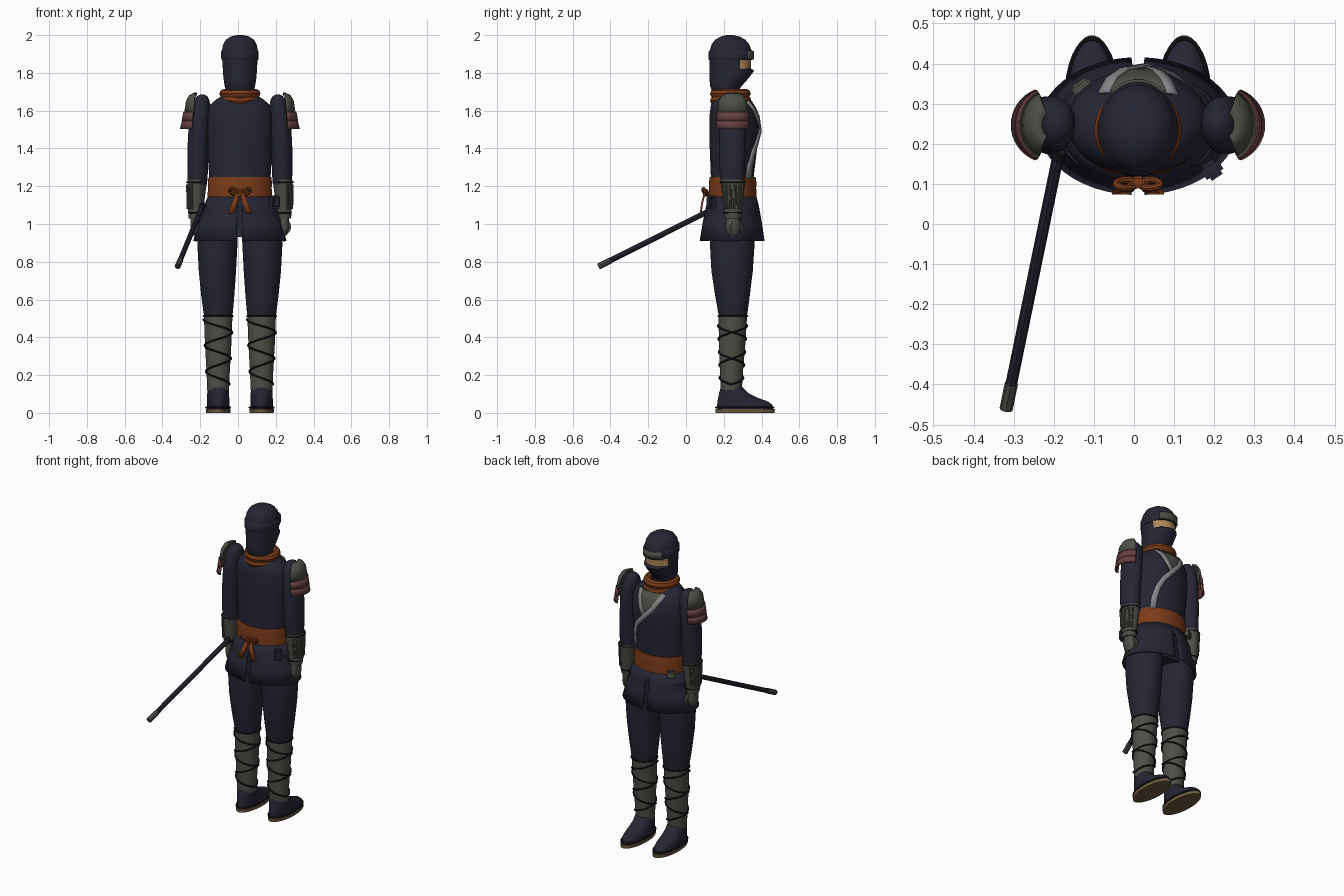
import bpy, bmesh, math
from math import sin, cos, pi, radians
from mathutils import Vector

if "Cube" in bpy.data.objects:
    bpy.data.objects.remove(bpy.data.objects["Cube"], do_unlink=True)

CX = 0.01          # body centre line
SIDES = (("left", 1), ("right", -1))
made = []


def material(name, rgb):
    m = bpy.data.materials.new(name)
    m.use_nodes = True
    m.diffuse_color = (*rgb, 1)
    bsdf = m.node_tree.nodes["Principled BSDF"]
    bsdf.inputs["Base Color"].default_value = (*rgb, 1)
    bsdf.inputs["Roughness"].default_value = 0.8
    return m


NAVY = material("navy cloth", (0.019, 0.019, 0.034))
BLACK = material("black cord", (0.009, 0.009, 0.012))
ORANGE = material("burnt orange cloth", (0.2, 0.045, 0.01))
GREY = material("grey green leather", (0.075, 0.078, 0.062))
RED = material("dull red plate", (0.13, 0.048, 0.05))
PALE = material("pale grey trim", (0.23, 0.23, 0.24))
SKIN = material("skin", (0.42, 0.24, 0.1))
TAN = material("straw sole", (0.15, 0.105, 0.05))


def finish(name, bm, mats, thick=0):
    me = bpy.data.meshes.new(name)
    bm.to_mesh(me)
    bm.free()
    ob = bpy.data.objects.new(name, me)
    bpy.context.collection.objects.link(ob)
    for m in mats:
        me.materials.append(m)
    if thick:
        mod = ob.modifiers.new("thickness", "SOLIDIFY")
        mod.thickness, mod.offset = thick, 0
    made.append(ob)
    return ob


def grid(name, rows, mat, thick=0, wrap=False, caps=False, cut=None, rule=None, mats=()):
    """Skin rows of points; optionally wrapped, capped, cut or coloured by rule."""
    bm = bmesh.new()
    vs = [[bm.verts.new(p) for p in row] for row in rows]
    n = len(rows[0])
    for a, b in zip(vs, vs[1:]):
        for i in range(n if wrap else n - 1):
            j = (i + 1) % n
            f = bm.faces.new((a[i], a[j], b[j], b[i]))
            c = f.calc_center_median()
            if cut and cut(c):
                bm.faces.remove(f)
            elif rule:
                f.material_index = rule(c)
    if caps:
        bm.faces.new(vs[0])
        bm.faces.new(vs[-1])
    bmesh.ops.recalc_face_normals(bm, faces=bm.faces)
    return finish(name, bm, (mat, *mats), thick)


def loft(name, rings, mat, n=32, arc=None, **kw):
    """Stack ellipses (z, x, y, rx, ry); arc=(start, end) makes an open plate."""
    if arc:
        angles = [arc[0] + (arc[1] - arc[0]) * i / n for i in range(n + 1)]
    else:
        angles = [2 * pi * (i + 0.5) / n for i in range(n)]
        kw.setdefault("caps", True)
    rows = [[(x + rx * cos(a), y + ry * sin(a), z) for a in angles]
            for z, x, y, rx, ry in rings]
    return grid(name, rows, mat, wrap=not arc, **kw)


def tube(name, pts, r, mat, cyclic=False):
    cu = bpy.data.curves.new(name, "CURVE")
    cu.dimensions = "3D"
    cu.bevel_depth, cu.bevel_resolution, cu.use_fill_caps = r, 2, True
    sp = cu.splines.new("POLY")
    sp.points.add(len(pts) - 1)
    for p, co in zip(sp.points, pts):
        p.co = (*co, 1)
    sp.use_cyclic_u = cyclic
    ob = bpy.data.objects.new(name, cu)
    bpy.context.collection.objects.link(ob)
    cu.materials.append(mat)
    bpy.ops.object.select_all(action="DESELECT")
    ob.select_set(True)
    bpy.context.view_layer.objects.active = ob
    bpy.ops.object.convert(target="MESH")
    made.append(bpy.context.view_layer.objects.active)


def box(name, loc, size, mat, turn=0):
    bm = bmesh.new()
    bmesh.ops.create_cube(bm, size=1)
    bmesh.ops.scale(bm, vec=size, verts=bm.verts)
    bmesh.ops.bevel(bm, geom=bm.edges[:], offset=min(size) * 0.2, segments=2, affect="EDGES")
    ob = finish(name, bm, (mat,))
    ob.location, ob.rotation_euler.z = loc, turn


# Torso
TORSO = [(1.1, .16, .247, .115), (1.25, .163, .245, .114), (1.4, .174, .251, .126),
         (1.5, .178, .255, .13), (1.58, .178, .25, .125), (1.63, .16, .243, .112),
         (1.66, .125, .238, .095), (1.69, .075, .235, .07)]
loft("torso", [(z, CX, cy, rx, ry) for z, rx, cy, ry in TORSO], NAVY)


def chest(x, z, lift):
    """Point on the chest surface at x (from the centre line) and z."""
    for (z0, *a), (z1, *b) in zip(TORSO, TORSO[1:]):
        if z <= z1:
            rx, cy, ry = (p + (q - p) * (z - z0) / (z1 - z0) for p, q in zip(a, b))
            return (CX + x, cy + (ry + lift) * math.sqrt(max(0, 1 - (x / rx) ** 2)), z)


# Undershirt and crossed lapels
LONG = [(-.085, 1.65), (-.065, 1.61), (-.035, 1.56), (.02, 1.5), (.075, 1.44),
        (.105, 1.38), (.118, 1.31), (.12, 1.24)]
SHORT = [(.085, 1.65), (.07, 1.61), (.052, 1.56), (.022, 1.5)]
grid("undershirt", [[chest(p + (q - p) * i / 8, z, .006) for i in range(9)]
                    for (p, z), (q, _) in zip(LONG, SHORT)], GREY, .006)
for name, path, lift in (("long_lapel", LONG, .012), ("short_lapel", SHORT, .009)):
    rows = []
    for i, p in enumerate(path):
        d = Vector(path[min(i + 1, len(path) - 1)]) - Vector(path[max(i - 1, 0)])
        side = Vector((-d.y, d.x)).normalized() * .015
        rows.append([chest(p[0] + side.x * k, p[1] + side.y * k, lift) for k in (-1, 0, 1)])
    grid(name, rows, PALE, .008)

# Split jacket skirt
loft("jacket_skirt", [(1.15, CX, .247, .163, .12), (1.09, CX, .246, .188, .136),
                      (1.0, CX, .245, .217, .153), (.91, CX, .244, .243, .167)],
     NAVY, n=48, thick=.01, caps=False, cut=lambda c: abs(c.x - CX) < .012 and c.z < 1.1)
loft("hips", [(.93, CX, .246, .17, .11), (1.14, CX, .247, .158, .112)], NAVY)

# Belt with a bow at the back
loft("belt", [(1.125, CX, .247, .17, .126), (1.16, CX, .247, .172, .128), (1.19, CX, .247, .169, .125),
              (1.22, CX, .247, .171, .127), (1.248, CX, .247, .167, .122)], ORANGE)
box("bow_knot", (CX, .105, 1.165), (.035, .03, .04), ORANGE)
for name, s in SIDES:
    tube("bow_loop_" + name, [(CX + s * (.03 + .025 * cos(t)), .1 - .01 * sin(t), 1.17 + .014 * sin(t) + .01 * cos(t))
                              for t in (2 * pi * i / 14 for i in range(14))], .009, ORANGE, True)
    grid("bow_tail_" + name, [[(CX + s * (x - w), y, z), (CX + s * (x + w), y, z)] for x, w, y, z in
                              ((.01, .01, .1, 1.17), (.028, .015, .085, 1.11), (.048, .017, .078, 1.055))], ORANGE, .01)
box("back_pouch", (.195, .135, 1.115), (.05, .045, .07), NAVY, .6)
box("front_pouch", (-.13, .342, 1.15), (.05, .03, .045), GREY, .6)

# Hooded head with an eye opening
HEAD = [(1.65, .06, .175, .295), (1.7, .074, .14, .275), (1.73, .081, .127, .295), (1.77, .087, .124, .33),
        (1.812, .091, .123, .362), (1.822, .091, .123, .345), (1.868, .094, .123, .345),
        (1.92, .095, .126, .347), (1.95, .089, .135, .336), (1.975, .075, .153, .315),
        (1.992, .05, .183, .285), (2.0, .018, .215, .25)]


def eye_slot(c):
    return int(1.822 < c.z < 1.868 and c.y > .285)


loft("hooded_head", [(z, CX, (a + b) / 2, rx, (b - a) / 2) for z, rx, a, b in HEAD], NAVY,
     rule=eye_slot, mats=(SKIN,))
loft("head_band", [(1.868, CX, .235, .096, .114), (1.874, CX, .236, .099, .118), (1.912, CX, .237, .1, .118),
                   (1.92, CX, .237, .095, .111)], NAVY)
loft("brow_plate", [(1.87, CX, .237, .1, .12), (1.917, CX, .237, .1, .12)], GREY, n=12,
     arc=(radians(48), radians(132)), thick=.008)

# Scarf of two wound layers
TURN = [2 * pi * i / 32 for i in range(32)]
tube("scarf_upper", [(CX + .084 * cos(t), .235 + .083 * sin(t), 1.69) for t in TURN], .025, ORANGE, True)
tube("scarf_lower", [(CX + .08 * cos(t), .237 + .086 * sin(t), 1.665 - .012 * sin(t) ** 2) for t in TURN],
     .024, ORANGE, True)

for name, s in SIDES:
    def limb(part, rings, mat, **kw):
        return loft(f"{name}_{part}", [(z, CX + s * x, y, rx, ry) for z, x, y, rx, ry in rings], mat, **kw)

    # Arm, bracer and hand
    limb("arm", [(1.21, .224, .245, .05, .06), (1.26, .224, .245, .054, .066), (1.4, .222, .245, .056, .071),
                 (1.55, .215, .247, .055, .073), (1.62, .207, .249, .051, .067), (1.655, .203, .25, .042, .053),
                 (1.677, .2, .25, .027, .034), (1.686, .2, .25, .009, .011)], NAVY)
    limb("bracer", [(1.03, .235, .248, .036, .042), (1.06, .234, .248, .04, .047), (1.15, .23, .248, .046, .057),
                    (1.235, .226, .248, .053, .067)], GREY)
    for i in range(6):
        a = radians(-60 + 24 * i)
        tube(f"{name}_bracer_slat_{i}", [(CX + s * (x + rx * cos(a)), .248 + ry * sin(a), z) for z, x, rx, ry in
                                         ((1.08, .233, .043, .051), (1.21, .227, .052, .064))], .007, GREY)
    for z, rx, ry in ((1.06, .041, .048), (1.222, .053, .066)):
        tube(f"{name}_bracer_cord", [(CX + s * .23 + rx * cos(t), .248 + ry * sin(t), z) for t in TURN],
             .004, BLACK, True)
    limb("hand", [(.94, .232, .248, .014, .022), (.95, .233, .248, .022, .035), (.985, .235, .248, .028, .042),
                  (1.04, .235, .248, .026, .034)], GREY, n=16)
    tube(name + "_thumb", [(CX + s * .225, .275, 1.02), (CX + s * .218, .295, .99), (CX + s * .216, .295, .965)],
         .011, GREY)

    # Layered shoulder guard
    mid = 0 if s > 0 else pi
    for part, rows, mat in (
            ("shoulder_cap", [(1.69, .02, .03), (1.678, .045, .055), (1.65, .06, .075), (1.585, .07, .085)], GREY),
            ("shoulder_upper_strip", [(1.592, .074, .087), (1.545, .083, .089)], RED),
            ("shoulder_lower_strip", [(1.55, .08, .087), (1.503, .092, .09)], RED)):
        limb(part, [(z, .22, .247, dx, dy) for z, dx, dy in rows], mat, n=16,
             arc=(mid - radians(68), mid + radians(68)), thick=.011)

    # Trouser leg and shin wrap
    limb("trouser_leg", [(.505, .115, .248, .073, .073), (.53, .115, .248, .078, .078), (.62, .117, .246, .088, .092),
                         (.75, .119, .244, .099, .11), (.9, .119, .245, .107, .119), (1.08, .105, .246, .095, .11)], NAVY)
    limb("shin_wrap", [(.12, .115, .24, .058, .056), (.22, .115, .241, .062, .061), (.36, .115, .244, .07, .07),
                       (.515, .115, .248, .076, .076)], GREY)
    for k in (1, -1):
        path = []
        for i in range(73):
            u = i / 72
            t = 2 * pi * 2.5 * u * k
            r = .062 + .017 * u
            path.append((CX + s * .115 + r * cos(t), .24 + .007 * u + r * sin(t), .15 + .345 * u))
        tube(f"{name}_shin_lace", path, .005, BLACK)
    tube(name + "_knee_cord", [(CX + s * .115 + .077 * cos(t), .248 + .077 * sin(t), .512) for t in TURN],
         .005, BLACK, True)

    # Shoe, sole and strap
    SHOE = [(.018, .06, .165, .458), (.042, .06, .164, .458), (.06, .06, .166, .435), (.08, .059, .17, .38),
            (.105, .058, .175, .33), (.14, .055, .185, .296)]
    limb("shoe", [(z, .115, (a + b) / 2, rx, (b - a) / 2) for z, rx, a, b in SHOE], NAVY)
    limb("sole", [(0, .115, .313, .064, .157), (.02, .115, .313, .066, .158)], TAN)
    tube(name + "_sole_strap", [(CX + s * .115 + .064 * cos(t), .311 + .152 * sin(t), .028) for t in TURN],
         .005, BLACK, True)

# Hook held at the side
tube("hand_hook", [(.258 + .018 * cos(t), .235, .985 + .03 * sin(t)) for t in
                   (radians(-120 + 30 * i) for i in range(7))], .005, PALE)

# Scabbard
top, end = Vector((-.187, .18, 1.098)), Vector((-.319, -.462, .776))
tube("scabbard", [top, end], .0145, NAVY)
tube("scabbard_tip", [end.lerp(top, .1), end], .0165, GREY)
tube("scabbard_mouth", [top, top.lerp(end, .03)], .018, BLACK)

# Smooth shading with sharp edges kept
bpy.ops.object.select_all(action="DESELECT")
for ob in made:
    ob.select_set(True)
bpy.context.view_layer.objects.active = made[0]
bpy.ops.object.shade_smooth_by_angle(angle=radians(40))
